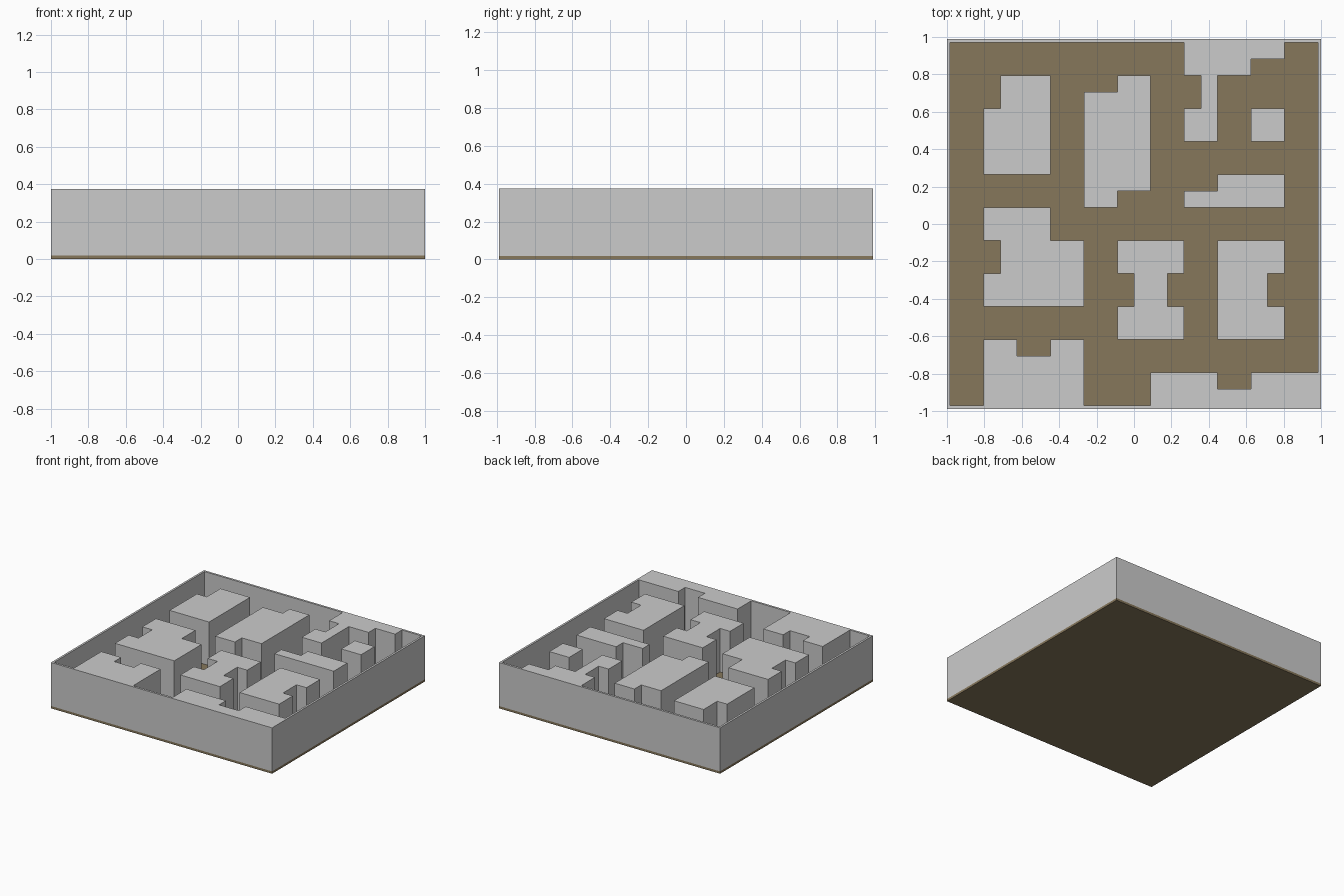
import bpy, bmesh

if "Cube" in bpy.data.objects:
    bpy.data.objects.remove(bpy.data.objects["Cube"])

HALF_X, HALF_Y = 1.0, 0.988      # outer half sizes
IN_X, IN_Y = 0.983, 0.97         # inside of the thin outer wall
FLOOR, TOP = 0.019, 0.375
N = 22                           # layout squares per side


def material(name, rgb):
    m = bpy.data.materials.new(name)
    m.diffuse_color = (*rgb, 1)
    m.use_nodes = True
    m.node_tree.nodes["Principled BSDF"].inputs["Base Color"].default_value = m.diffuse_color
    return m


grey = material("light grey", (0.6, 0.6, 0.6))
brown = material("earth brown", (0.24, 0.185, 0.105))


def line(i, inner, outer):
    """Grid line position; -1 and N + 1 are the outer wall faces."""
    if i < 0:
        return -outer
    if i > N:
        return outer
    return -inner + 2 * inner * i / N


def blocks(name, rects, z0, z1, mat):
    """Extrude the union of layout rectangles (col0, col1, row0, row1), rows from the back."""
    cells = {(c, r) for c0, c1, r0, r1 in rects
             for c in range(c0, c1) for r in range(r0, r1)}
    bm = bmesh.new()
    verts = {}

    def vert(c, r):
        if (c, r) not in verts:
            verts[c, r] = bm.verts.new((line(c, IN_X, HALF_X), -line(r, IN_Y, HALF_Y), z0))
        return verts[c, r]

    for c, r in sorted(cells):
        bm.faces.new([vert(c, r), vert(c, r + 1), vert(c + 1, r + 1), vert(c + 1, r)])
    ext = bmesh.ops.extrude_face_region(bm, geom=bm.faces[:], use_keep_orig=True)
    top = [g for g in ext["geom"] if isinstance(g, bmesh.types.BMVert)]
    bmesh.ops.translate(bm, verts=top, vec=(0, 0, z1 - z0))
    bmesh.ops.recalc_face_normals(bm, faces=bm.faces[:])
    me = bpy.data.meshes.new(name)
    bm.to_mesh(me)
    bm.free()
    me.materials.append(mat)
    ob = bpy.data.objects.new(name, me)
    bpy.context.collection.objects.link(ob)


# Floor plate
bpy.ops.mesh.primitive_cube_add(size=2, location=(0, 0, FLOOR / 2))
floor = bpy.context.object
floor.name = "floor_plate"
floor.scale = (HALF_X, HALF_Y, FLOOR / 2)
floor.data.materials.append(brown)

# Thin outer wall with the blocks that grow out of it
blocks("outer_wall", [
    (-1, 23, -1, 0), (-1, 23, 22, 23), (-1, 0, -1, 23), (22, 23, -1, 23),
    (14, 20, 0, 1), (14, 18, 1, 2), (15, 16, 2, 4), (14, 16, 4, 6),        # back
    (2, 4, 18, 19), (6, 8, 18, 19), (2, 8, 19, 22),                        # front left
    (12, 16, 20, 21), (18, 22, 20, 21), (12, 22, 21, 22),                  # front right
], FLOOR, TOP, grey)

# Free-standing blocks
for name, rects in {
    "back_left_block": [(3, 6, 2, 4), (2, 6, 4, 8)],
    "back_middle_block": [(10, 12, 2, 3), (8, 12, 3, 9), (8, 10, 9, 10)],
    "small_square_block": [(18, 20, 4, 6)],
    "right_bar_block": [(16, 20, 8, 9), (14, 20, 9, 10)],
    "left_block": [(2, 6, 10, 12), (3, 8, 12, 14), (2, 8, 14, 16)],
    "waisted_block": [(10, 14, 12, 14), (11, 13, 14, 16), (10, 14, 16, 18)],
    "notched_block": [(16, 20, 12, 14), (16, 19, 14, 16), (16, 20, 16, 18)],
}.items():
    blocks(name, rects, FLOOR, TOP, grey)
